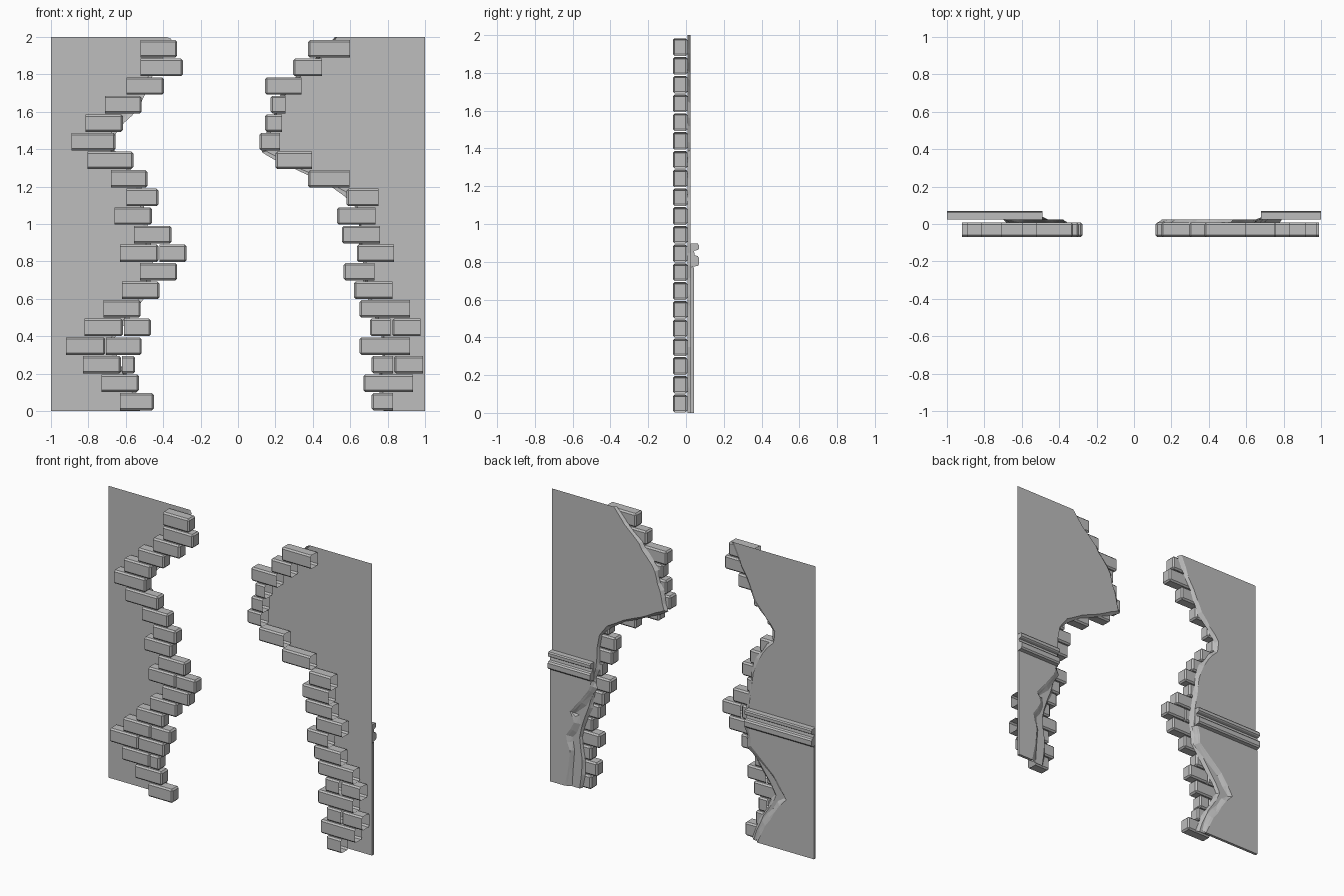
import bpy, bmesh, random
from mathutils import Vector

random.seed(4)
if "Cube" in bpy.data.objects:
    bpy.data.objects.remove(bpy.data.objects["Cube"])

GREY = (0.51, 0.51, 0.51, 1)
stone = bpy.data.materials.new("plain grey")
stone.use_nodes = True
stone.diffuse_color = GREY
stone.node_tree.nodes["Principled BSDF"].inputs["Base Color"].default_value = GREY

ROW = 0.0993            # height of one course
BRICK_FRONT, BRICK_BACK = -0.07, 0.008
SHEET_Y, PANEL_Y = 0.024, 0.043


def finish(name, bm):
    mesh = bpy.data.meshes.new(name)
    bm.to_mesh(mesh)
    bm.free()
    mesh.materials.append(stone)
    obj = bpy.data.objects.new(name, mesh)
    bpy.context.collection.objects.link(obj)
    return obj


def brick_column(name, side, courses):
    """Courses run bottom to top; each holds (start, end) pairs in hundredths."""
    bm = bmesh.new()
    for i, course in enumerate(courses):
        z0, z1 = i * ROW + 0.003, (i + 1) * ROW - 0.003
        for x0, x1 in zip(course[::2], course[1::2]):
            x0, x1 = x0 / 100, x1 / 100
            cube = bmesh.ops.create_cube(bm, size=1)["verts"]
            size = Vector((x1 - x0, BRICK_BACK - BRICK_FRONT, z1 - z0))
            mid = Vector(((x0 + x1) / 2, (BRICK_FRONT + BRICK_BACK) / 2, (z0 + z1) / 2))
            for v in cube:
                v.co = Vector(a * b for a, b in zip(v.co, size)) + mid
    # the ends turned away from the opening are cut square and left open
    bm.normal_update()
    ends = [f for f in bm.faces if f.normal.x * side > 0.9]
    bmesh.ops.delete(bm, geom=ends, context="FACES_ONLY")
    obj = finish(name, bm)
    bevel = obj.modifiers.new("worn edges", "BEVEL")
    bevel.width = 0.01
    bevel.segments = 1


def broken_line(points):
    """Break a coarse outline into short, slightly uneven pieces."""
    pts = [Vector(p) / 100 for p in points]
    line = []
    for a, b in zip(pts, pts[1:]):
        line += [a, a.lerp(b, 0.5) + Vector((random.uniform(-.008, .008), 0))]
    return line + [pts[-1]]


def plaster(name, side, y, base, points, rim, closed=False):
    """A sheet reaching the outer side, with a crumbled rim sloping to base depth."""
    line = broken_line(points)
    low, high = line[-1].y, line[0].y
    bm = bmesh.new()

    def vert(p, depth):
        return bm.verts.new((p.x, depth, p.y))

    border = line + [Vector((side, low)), Vector((side, high))]
    loop = [vert(p, y) for p in border]
    edge = loop[:len(line)]
    bm.faces.new(loop)

    # rim offset towards the opening, in two steps
    middle, outer = [], []
    for i, p in enumerate(line):
        t = (line[min(i + 1, len(line) - 1)] - line[max(i - 1, 0)]).normalized()
        n = Vector((t.y, -t.x)) * side
        w = rim * random.uniform(0.5, 1.2)
        for ring, share, depth in ((middle, 0.35, y - 0.006), (outer, 1, base)):
            q = p + n * w * share
            q.y = min(max(q.y, low), high)
            ring.append(vert(q, depth))
    for inner, out in ((edge, middle), (middle, outer)):
        for i in range(len(line) - 1):
            bm.faces.new((inner[i], inner[i + 1], out[i + 1], out[i]))
    bmesh.ops.triangulate(bm, faces=[f for f in bm.faces if len(f.verts) == 4])
    bm.normal_update()
    for f in bm.faces:
        if f.normal.y < 0:
            f.normal_flip()

    # thickness along the bottom and the outer side
    if closed:
        a, b, c = loop[len(line) - 1:]
        back = [vert(p, base) for p in border[len(line) - 1:]]
        for quad in ((a, b, back[1], back[0]), (b, c, back[2], back[1])):
            face = bm.faces.new(quad)
            face.normal_update()
            if face.normal.x * side - face.normal.z < 0:
                face.normal_flip()
    finish(name, bm)


def rail(name, x0, x1):
    """Moulded rail with two beads, swept along x."""
    profile = [(25, 770), (40, 775), (62, 778), (70, 788), (70, 820), (62, 830), (46, 834),
               (42, 858), (60, 862), (68, 868), (68, 888), (62, 896), (25, 896)]
    bm = bmesh.new()
    rings = [[bm.verts.new((x, y / 1000, z / 1000)) for y, z in profile] for x in (x0, x1)]
    for ring in rings:
        bm.faces.new(ring)
    for i in range(len(profile)):
        j = (i + 1) % len(profile)
        bm.faces.new((rings[0][i], rings[0][j], rings[1][j], rings[1][i]))
    bmesh.ops.recalc_face_normals(bm, faces=bm.faces)
    finish(name, bm)


# Brick edges on both sides of the opening
brick_column("right_bricks", -1, [
    (-63, -45), (-73, -53), (-83, -62.5, -62, -55), (-92, -71, -70.5, -51.5),
    (-82, -61.5, -61, -46.5), (-72, -52), (-62, -42), (-52.5, -32.5),
    (-63, -42.5, -42, -27.5), (-55.5, -35.5), (-66, -46), (-59.5, -42.5), (-68, -48.5),
    (-80.5, -56), (-89, -65.5), (-81.5, -61.5), (-71, -51.5), (-59.5, -39.5),
    (-52, -29.5), (-52, -32.5)])
brick_column("left_bricks", 1, [
    (71.5, 83), (67, 93.5), (71.5, 83, 83.5, 99), (65, 92), (70.5, 81.5, 82.5, 97.5),
    (65, 92), (62, 82.5), (56.5, 73), (63.5, 83.5), (55.5, 76), (53, 73.5), (58, 75),
    (37.5, 59.5), (20, 39.5), (11.5, 22.5), (14.5, 23.5), (17.5, 25.5), (14.5, 34),
    (29.5, 45), (37.5, 60)])

# Full height plaster sheets
plaster("right_plaster_sheet", -1, SHEET_Y, BRICK_BACK,
        [(-38, 200), (-44, 185), (-51, 172), (-55, 164), (-62, 155), (-69, 147), (-68, 139),
         (-60, 130), (-54, 118), (-52, 109), (-50, 95), (-48, 80), (-49, 65), (-61, 49),
         (-70, 35), (-64, 24), (-58, 13), (-53, 0)], .025)
plaster("left_plaster_sheet", 1, SHEET_Y, BRICK_BACK,
        [(53, 200), (45, 190), (34, 180), (28, 172), (22, 164), (20, 156), (17, 147),
         (15, 139), (21, 136), (32, 130), (46, 124), (58, 117), (64, 109), (66, 92),
         (69, 78), (70, 65), (75, 50), (79, 35), (77, 20), (79, 0)], .02)

# Thicker panels below the rails
plaster("right_lower_panel", -1, PANEL_Y, SHEET_Y,
        [(-50, 77), (-52, 65), (-70, 49), (-79, 35), (-70, 24), (-63, 13), (-57, 0)],
        .04, closed=True)
plaster("left_lower_panel", 1, PANEL_Y, SHEET_Y,
        [(69, 77), (71, 70), (85, 52), (82, 45), (88, 35), (85, 25), (89, 0)],
        .04, closed=True)

# Moulded rails across the back
rail("right_rail", -1, -0.49)
rail("left_rail", 0.68, 1)
